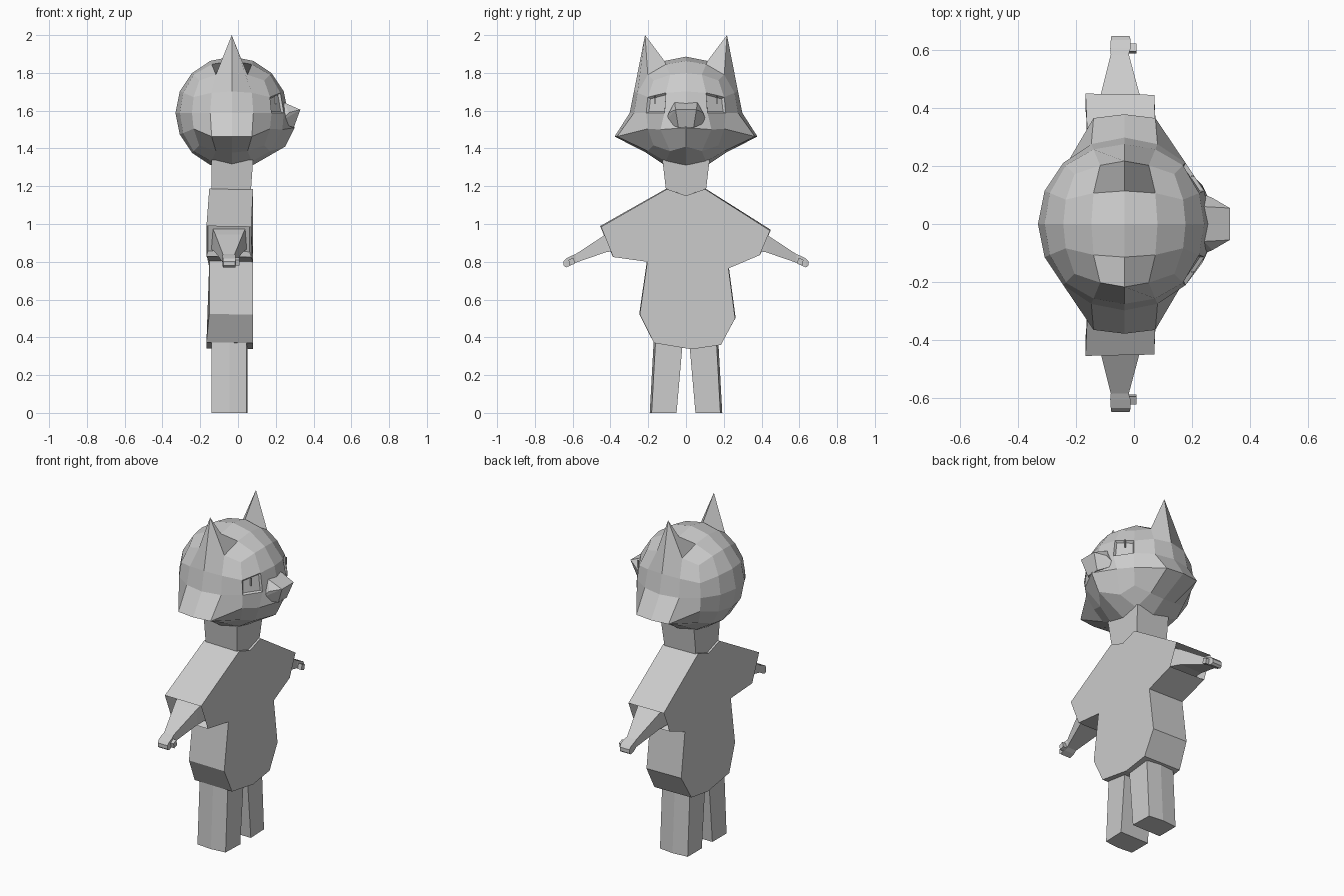
import bpy, bmesh
from math import tan, pi
from mathutils import Vector

cube = bpy.data.objects.get("Cube")
if cube:
    bpy.data.objects.remove(cube, do_unlink=True)

grey = bpy.data.materials.new("plain_grey")
grey.use_nodes = True
GREY = (0.6, 0.6, 0.6, 1)
grey.diffuse_color = GREY
grey.node_tree.nodes["Principled BSDF"].inputs["Base Color"].default_value = GREY


def finish(name, bm):
    bmesh.ops.recalc_face_normals(bm, faces=bm.faces)
    mesh = bpy.data.meshes.new(name)
    bm.to_mesh(mesh)
    bm.free()
    mesh.materials.append(grey)
    ob = bpy.data.objects.new(name, mesh)
    bpy.context.collection.objects.link(ob)
    return ob


def loft(name, rings):
    """Closed solid through rings of equal point count."""
    bm = bmesh.new()
    loops = [[bm.verts.new(p) for p in ring] for ring in rings]
    n = len(loops[0])
    for a, b in zip(loops, loops[1:]):
        for i in range(n):
            j = (i + 1) % n
            bm.faces.new((a[i], a[j], b[j], b[i]))
    bm.faces.new(loops[0])
    bm.faces.new(loops[-1])
    return finish(name, bm)


def hull(name, points):
    bm = bmesh.new()
    for p in points:
        bm.verts.new(p)
    bmesh.ops.convex_hull(bm, input=bm.verts[:])
    return finish(name, bm)


# Head: cube sphere with the ears, cheeks and muzzle pulled out of its grid
bm = bmesh.new()
bmesh.ops.create_cube(bm, size=2)
bmesh.ops.subdivide_edges(bm, edges=bm.edges[:], cuts=3, use_grid_fill=True)
centre = Vector((-0.033, 0, 1.588))
eyes = [f for f in bm.faces if f.normal.x > 0.9
        and abs(f.calc_center_median().y) > 0.5 and 0 < f.calc_center_median().z < 0.5]
for v in bm.verts:
    gx, gy, gz = (round(c * 2) for c in v.co)
    side = 1 if gy > 0 else -1
    v.co = centre + Vector([tan(c * pi / 4) for c in v.co]).normalized() * 0.298
    if (gx, abs(gy), gz) == (0, 2, 2):
        v.co = (-0.033, side * 0.217, 2.0)
    elif abs(gy) == 2 and gz == -1 and abs(gx) < 2:
        v.co.y = side * (0.365 if gx else 0.378)
        v.co.z = 1.463
    elif (gx, gy, gz) == (2, 0, -1):
        v.co = (0.3, 0, 1.51)
    elif (gx, gy, gz) == (2, 0, -2):
        v.co = (0.25, 0, 1.41)
    elif (gx, abs(gy), gz) == (2, 1, -1):
        v.co = (0.235, side * 0.135, 1.5)
bm.normal_update()
# shallow eye sockets
bmesh.ops.inset_individual(bm, faces=eyes, thickness=0.012, depth=-0.012)
finish("head", bm)

# Snout wedge
hull("snout", [p for s in (-1, 1) for p in (
    (0.24, s * 0.06, 1.645), (0.33, s * 0.055, 1.605), (0.27, s * 0.09, 1.59),
    (0.295, s * 0.04, 1.51), (0.22, s * 0.11, 1.54))])

# Neck
loft("neck", [[(-0.14, -w, z), (x, -w, z), (x, w, z), (-0.14, w, z)]
              for x, w, z in ((0.065, 0.1, 1.13), (0.08, 0.125, 1.34))])

# Tunic: outline across the body, given thickness front to back
outline = [(0, 1.15), (0.1, 1.185), (0.445, 0.965), (0.39, 0.835), (0.225, 0.765),
           (0.26, 0.5), (0.185, 0.36), (0.03, 0.337), (-0.17, 0.37), (-0.245, 0.52),
           (-0.205, 0.8), (-0.385, 0.825), (-0.45, 0.985), (-0.1, 1.185)]
body = loft("tunic", [
    [(0.08 - 0.01 * (abs(y) > 0.3), y, z) for y, z in outline],
    [(-0.152 - 0.015 * (abs(y) > 0.3 or z < 0.45), y * 1.01, z + 0.004) for y, z in outline]])

# Hollow sleeve openings
bm = bmesh.new()
bm.from_mesh(body.data)
cuffs = [f for f in bm.faces if abs(f.calc_center_median().y) > 0.4
         and abs(f.normal.y) > 0.7 and f.normal.z < 0.1]
bmesh.ops.inset_individual(bm, faces=cuffs, thickness=0.012, depth=0)
for f in cuffs:
    for v in f.verts:
        v.co.y *= 0.85
        v.co.z += 0.02
bm.to_mesh(body.data)
bm.free()

for side, label in ((1, "left"), (-1, "right")):
    # Arm and hand: tapering box sections (y, x range, z range)
    arm = ((0.34, -0.14, 0.045, 0.865, 0.99), (0.425, -0.12, 0.025, 0.85, 0.945),
           (0.585, -0.08, -0.018, 0.795, 0.84), (0.605, -0.082, -0.012, 0.783, 0.832),
           (0.635, -0.08, -0.012, 0.77, 0.818), (0.648, -0.078, -0.015, 0.78, 0.802))
    loft(label + "_arm", [[(a, side * y, lo), (b, side * y, lo), (b, side * y, hi), (a, side * y, hi)]
                          for y, a, b, lo, hi in arm])
    # Thumb
    loft(label + "_thumb", [[(x, side * y, z) for y, z in
                             ((0.588, 0.79), (0.615, 0.78), (0.622, 0.81), (0.595, 0.822))]
                            for x in (-0.02, 0.008)])
    # Leg: five sided, bowed on the outside
    loft(label + "_leg", [[(-0.14, side * i, z), (0.05, side * i, z), (0.045, side * (o - 0.01), z),
                           (-0.045, side * o, z), (-0.14, side * (o - 0.008), z)]
                          for i, o, z in ((0.05, 0.192, 0), (0.015, 0.17, 0.4))])
    # Eye slit
    loft(label + "_eye", [[(x, side * y, z) for y, z in
                           ((0.162, 1.635), (0.168, 1.635), (0.168, 1.68), (0.162, 1.68))]
                          for x in (0.197, 0.206)])
